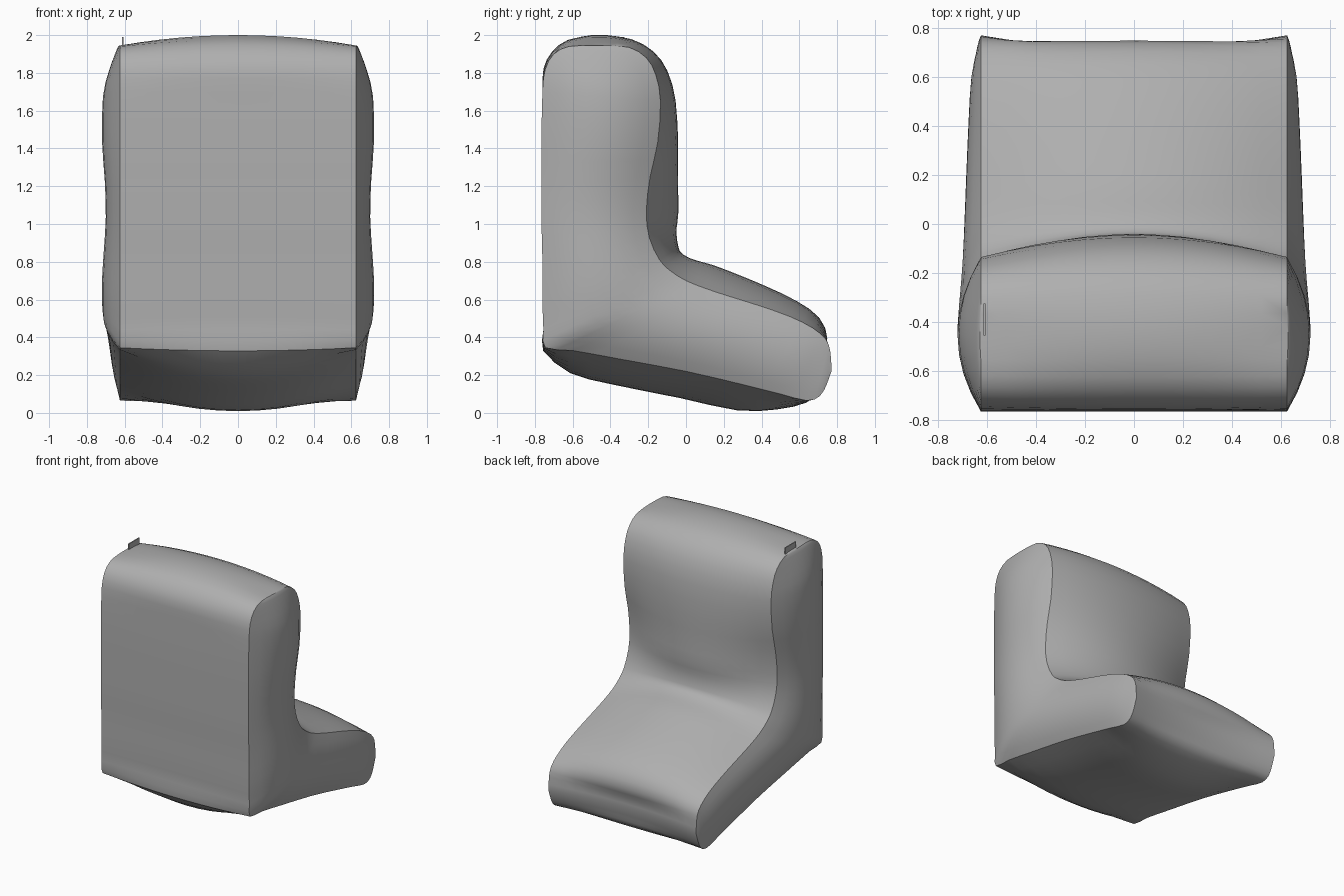
import bpy, bmesh, math
from mathutils import Vector

cube = bpy.data.objects.get("Cube")
if cube:
    bpy.data.objects.remove(cube, do_unlink=True)

grey = bpy.data.materials.new("upholstery grey")
grey.use_nodes = True
grey.diffuse_color = (0.43, 0.43, 0.43, 1)
grey.node_tree.nodes["Principled BSDF"].inputs["Base Color"].default_value = (0.43, 0.43, 0.43, 1)

HALF_WIDTH = 0.625
ACROSS, SIDE = 12, 8

# Stations from the top of the back to the seat tip:
# outer rim (y, z), inner rim (y, z), outer, inner and side padding
STATIONS = [
    (-.50, 1.945, -.42, 1.945, .055, .055, 0),
    (-.62, 1.94, -.30, 1.935, .035, .045, .01),
    (-.70, 1.90, -.21, 1.88, .015, .05, .03),
    (-.745, 1.82, -.16, 1.79, .01, .065, .06),
    (-.76, 1.70, -.135, 1.65, 0, .08, .09),
    (-.765, 1.45, -.15, 1.43, 0, .11, .095),
    (-.765, 1.2, -.19, 1.25, 0, .15, .08),
    (-.765, 1.0, -.21, 1.07, 0, .17, .075),
    (-.76, .8, -.195, .93, 0, .15, .085),
    (-.76, .6, -.14, .81, 0, .12, .095),
    (-.755, .44, -.08, .75, 0, .11, .095),
    (-.745, .345, 0, .70, .02, .12, .09),
    (-.60, .33, .10, .66, .12, .13, .08),
    (-.35, .285, .22, .62, .14, .125, .07),
    (0, .22, .38, .57, .145, .11, .06),
    (.3, .15, .55, .51, .14, .09, .05),
    (.5, .1, .67, .45, .085, .065, .04),
    (.64, .065, .74, .39, .01, .01, .02),
    (.71, .09, .765, .32, -.035, -.045, .01),
    (.745, .15, .77, .22, -.05, -.055, 0),
]


def finish(name, bm, angle):
    bmesh.ops.recalc_face_normals(bm, faces=bm.faces)
    mesh = bpy.data.meshes.new(name)
    bm.to_mesh(mesh)
    bm.free()
    mesh.materials.append(grey)
    obj = bpy.data.objects.new(name, mesh)
    bpy.context.collection.objects.link(obj)
    bpy.ops.object.select_all(action='DESELECT')
    obj.select_set(True)
    bpy.context.view_layer.objects.active = obj
    bpy.ops.object.shade_smooth_by_angle(angle=math.radians(angle))


def spline(rows, steps):
    """Catmull-Rom refinement of the station rows."""
    out = []
    for i in range(len(rows) - 1):
        a, b, c, d = (rows[max(0, min(len(rows) - 1, i + k))] for k in (-1, 0, 1, 2))
        for s in range(steps):
            t = s / steps
            out.append([q + t / 2 * (r - p + t * (2*p - 5*q + 4*r - u + t * (3*(q - r) + u - p)))
                        for p, q, r, u in zip(a, b, c, d)])
    return out + [list(rows[-1])]


def outward(line, other, i):
    """Normal of a rim line, on the right of its direction in the y-z plane."""
    before = line[i - 1] if i else other[0]
    after = line[i + 1] if i < len(line) - 1 else other[-1]
    d = (after - before).normalized()
    return Vector((0, d.z, -d.y))


# Padded seat: one loft through all stations, with bulging panels
rows = spline(STATIONS, 2)
outer = [Vector((0, r[0], r[1])) for r in rows]
inner = [Vector((0, r[2], r[3])) for r in rows]

bm = bmesh.new()
rings = []
for i, row in enumerate(rows):
    o, n = outer[i], inner[i]
    pad_outer = outward(outer, inner, i) * row[4]
    pad_inner = -outward(inner, outer, i) * row[5]
    ring = []
    for sign, a, b, pad in ((1, o, n, pad_outer), (-1, n, o, pad_inner)):
        # One padded panel across the width, then one side panel
        for k in range(ACROSS):
            u = -1 + 2 * k / ACROSS
            ring.append(a + pad * (1 - u * u) + Vector((sign * u * HALF_WIDTH, 0, 0)))
        for k in range(SIDE):
            t = k / SIDE
            x = HALF_WIDTH + row[6] * 4 * t * (1 - t)
            ring.append(a.lerp(b, t) + Vector((sign * x, 0, 0)))
    rings.append([bm.verts.new(p) for p in ring])

size = len(rings[0])
for a, b in zip(rings, rings[1:]):
    for k in range(size):
        m = (k + 1) % size
        bm.faces.new((a[k], a[m], b[m], b[k]))

# Close the narrow strips at the top and the seat tip
for ring in (rings[0], rings[-1]):
    far = 2 * ACROSS + SIDE
    for k in range(ACROSS):
        bm.faces.new((ring[k], ring[k + 1], ring[far - k - 1], ring[far - k]))
    bm.faces.new(ring[ACROSS:ACROSS + SIDE + 1])
    bm.faces.new(ring[far:] + [ring[0]])
finish("padded_seat", bm, 32)

# Small fabric tab on the top edge of the back
bm = bmesh.new()
bmesh.ops.create_cube(bm, size=1)
for v in bm.verts:
    v.co = Vector((-0.61 + v.co.x * 0.008, -0.39 + v.co.y * 0.13, 1.96 + v.co.z * 0.06))
finish("fabric_tab", bm, 30)
